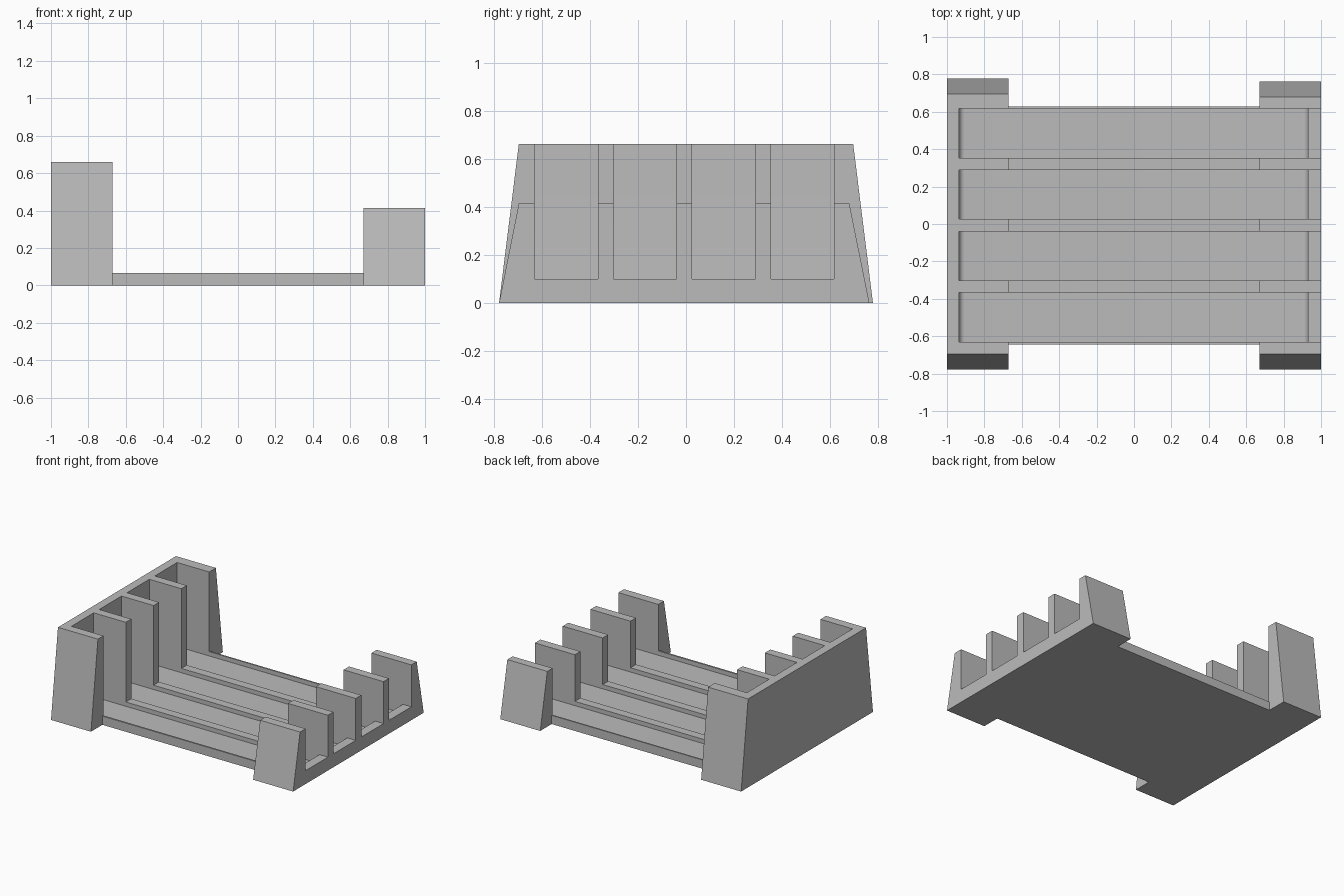
import bpy, bmesh, math

if "Cube" in bpy.data.objects:
    bpy.data.objects.remove(bpy.data.objects["Cube"], do_unlink=True)

grey = bpy.data.materials.new("plain grey")
grey.use_nodes = True
colour = (0.5, 0.5, 0.5, 1)
grey.diffuse_color = colour
grey.node_tree.nodes["Principled BSDF"].inputs["Base Color"].default_value = colour


def prism(bm, loop, offset):
    """Extrude a closed loop of 3D points into a solid."""
    face = bm.faces.new([bm.verts.new(p) for p in loop])
    out = bmesh.ops.extrude_face_region(bm, geom=[face])
    verts = [v for v in out["geom"] if isinstance(v, bmesh.types.BMVert)]
    bmesh.ops.translate(bm, verts=verts, vec=offset)


def make_object(name, bm):
    bmesh.ops.recalc_face_normals(bm, faces=bm.faces)
    mesh = bpy.data.meshes.new(name)
    bm.to_mesh(mesh)
    bm.free()
    mesh.materials.append(grey)
    obj = bpy.data.objects.new(name, mesh)
    bpy.context.collection.objects.link(obj)
    return obj


def boolean(target, tool, operation):
    mod = target.modifiers.new(operation.lower(), "BOOLEAN")
    mod.operation = operation
    mod.solver = "EXACT"
    mod.object = tool
    bpy.context.view_layer.objects.active = target
    bpy.ops.object.modifier_apply(modifier=mod.name)
    bpy.data.objects.remove(tool, do_unlink=True)


def end_wall(name, x0, x1, profile):
    bm = bmesh.new()
    prism(bm, [(x0, y, z) for y, z in profile], (x1 - x0, 0, 0))
    return make_object(name, bm)


# Base plate, reaching into both end walls
bm = bmesh.new()
prism(bm, [(-0.85, -0.643, 0), (0.85, -0.643, 0),
           (0.85, 0.628, 0), (-0.85, 0.628, 0)], (0, 0, 0.065))
rack = make_object("slotted_rack", bm)

# Tall closed end and low open end, both tapering upwards
tall = end_wall("tall_end", -1, -0.67,
                [(-0.778, 0), (0.778, 0), (0.696, 0.66), (-0.696, 0.66)])
low = end_wall("low_end", 0.67, 1,
               [(-0.778, 0), (0.763, 0), (0.68, 0.413), (-0.696, 0.413)])
boolean(rack, tall, "UNION")
boolean(rack, low, "UNION")

# Slot section: filleted floor, closed on one end, low lip on the other
FLOOR, LIP, R, STEPS = 0.033, 0.1, 0.03, 8
XL, XR = -0.935, 0.93
section = [(XL, 1)]
for cx, start in ((XL + R, math.pi), (XR - R, 1.5 * math.pi)):
    for i in range(STEPS + 1):
        a = start + i * math.pi / 2 / STEPS
        section.append((cx + R * math.cos(a), FLOOR + R + R * math.sin(a)))
section += [(XR, LIP), (1.2, LIP), (1.2, 1)]

# Four evenly spaced slots cut through the rack
bm = bmesh.new()
for i in range(4):
    y = -0.63 + i * 0.328
    prism(bm, [(x, y, z) for x, z in section], (0, 0.263, 0))
slots = make_object("slot_cutter", bm)
slots.hide_render = True
boolean(rack, slots, "DIFFERENCE")

# Smooth the fillets only
bpy.ops.object.select_all(action="DESELECT")
rack.select_set(True)
bpy.context.view_layer.objects.active = rack
bpy.ops.object.shade_smooth_by_angle(angle=math.radians(30))
